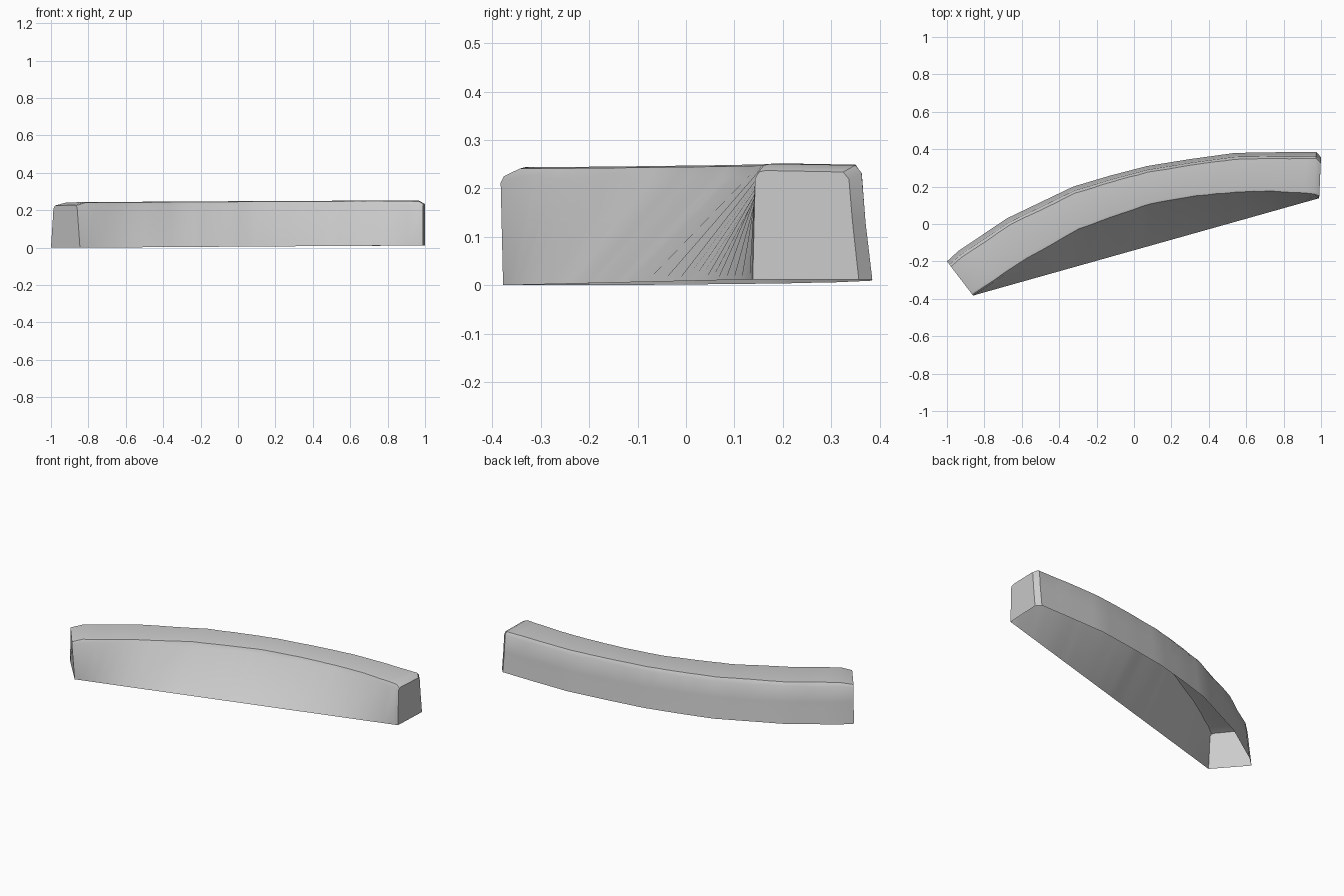
import bpy, bmesh, random
from mathutils import Vector

if "Cube" in bpy.data.objects:
    bpy.data.objects.remove(bpy.data.objects["Cube"], do_unlink=True)

random.seed(4)

stone = bpy.data.materials.new("Stone grey")
stone.use_nodes = True
stone.diffuse_color = (0.6, 0.6, 0.6, 1)
stone.node_tree.nodes["Principled BSDF"].inputs["Base Color"].default_value = (0.6, 0.6, 0.6, 1)

# Plan of the arc: front top edge, back bottom edge, top height
PLAN = [
    ((-0.86, -0.383), (-1.00, -0.200), 0.228),
    ((-0.81, -0.352), (-0.94, -0.145), 0.244),
    ((-0.565, -0.190), (-0.68, 0.030), 0.245),
    ((-0.29, -0.035), (-0.325, 0.200), 0.247),
    ((-0.07, 0.045), (-0.13, 0.258), 0.248),
    ((0.085, 0.098), (0.07, 0.310), 0.249),
    ((0.33, 0.142), (0.30, 0.347), 0.250),
    ((0.545, 0.162), (0.54, 0.380), 0.251),
    ((0.73, 0.167), (0.78, 0.384), 0.252),
    ((0.965, 0.152), (0.975, 0.385), 0.251),
    ((0.99, 0.143), (1.00, 0.357), 0.237),
]
CHORD_A, CHORD_B = Vector((-0.845, -0.378, 0.0)), Vector((0.99, 0.138, 0.012))


def chord_point(x):
    """Point on the straight bottom edge of the front."""
    t = max(0, min(1, (x - CHORD_A.x) / (CHORD_B.x - CHORD_A.x)))
    return CHORD_A.lerp(CHORD_B, t)


def section(front, back, top, wear):
    """Cross-section from the front bottom, over the top, to the back bottom."""
    f, b = Vector(front), Vector(back)
    base = chord_point(f.x)

    def at(t, z):
        p = f.lerp(b, t)
        return Vector((p.x, p.y, z))

    chip = random.uniform(0, wear)
    chip_back = random.uniform(0, wear)
    return [
        base,
        at(0.0, top - 0.016 - chip),
        at(0.035 + chip, top - 0.003),
        at(0.10, top),
        at(0.85 - chip_back, top - 0.003),
        at(0.905, top - 0.018 - chip_back),
        at(0.94, 0.13),
        at(1.0, base.z),
    ]


# Stations along the arc, with finer steps between the two end bevels
stations = [(*PLAN[0], 0)]
for a, b in zip(PLAN[1:-2], PLAN[2:-1]):
    for k in range(4):
        t = k / 4
        stations.append((Vector(a[0]).lerp(Vector(b[0]), t),
                         Vector(a[1]).lerp(Vector(b[1]), t),
                         a[2] + (b[2] - a[2]) * t, 0.014))
stations += [(*PLAN[-2], 0.004), (*PLAN[-1], 0)]

# Curved block, open underneath
bm = bmesh.new()
rows = [[bm.verts.new(p) for p in section(*s)] for s in stations]
for r0, r1 in zip(rows, rows[1:]):
    for i in range(len(r0) - 1):
        bm.faces.new((r0[i], r1[i], r1[i + 1], r0[i + 1]))
bm.faces.new(rows[0])
bm.faces.new(rows[-1][::-1])
bmesh.ops.recalc_face_normals(bm, faces=bm.faces)
top_face = max(bm.faces, key=lambda f: abs(f.normal.z) * f.calc_area())
if top_face.normal.z < 0:
    bmesh.ops.reverse_faces(bm, faces=bm.faces)

mesh = bpy.data.meshes.new("curved_stone_block")
bm.to_mesh(mesh)
bm.free()
mesh.materials.append(stone)
block = bpy.data.objects.new("curved_stone_block", mesh)
bpy.context.collection.objects.link(block)
bpy.ops.object.select_all(action='DESELECT')
block.select_set(True)
bpy.context.view_layer.objects.active = block
bpy.ops.object.shade_smooth_by_angle(angle=0.6)
